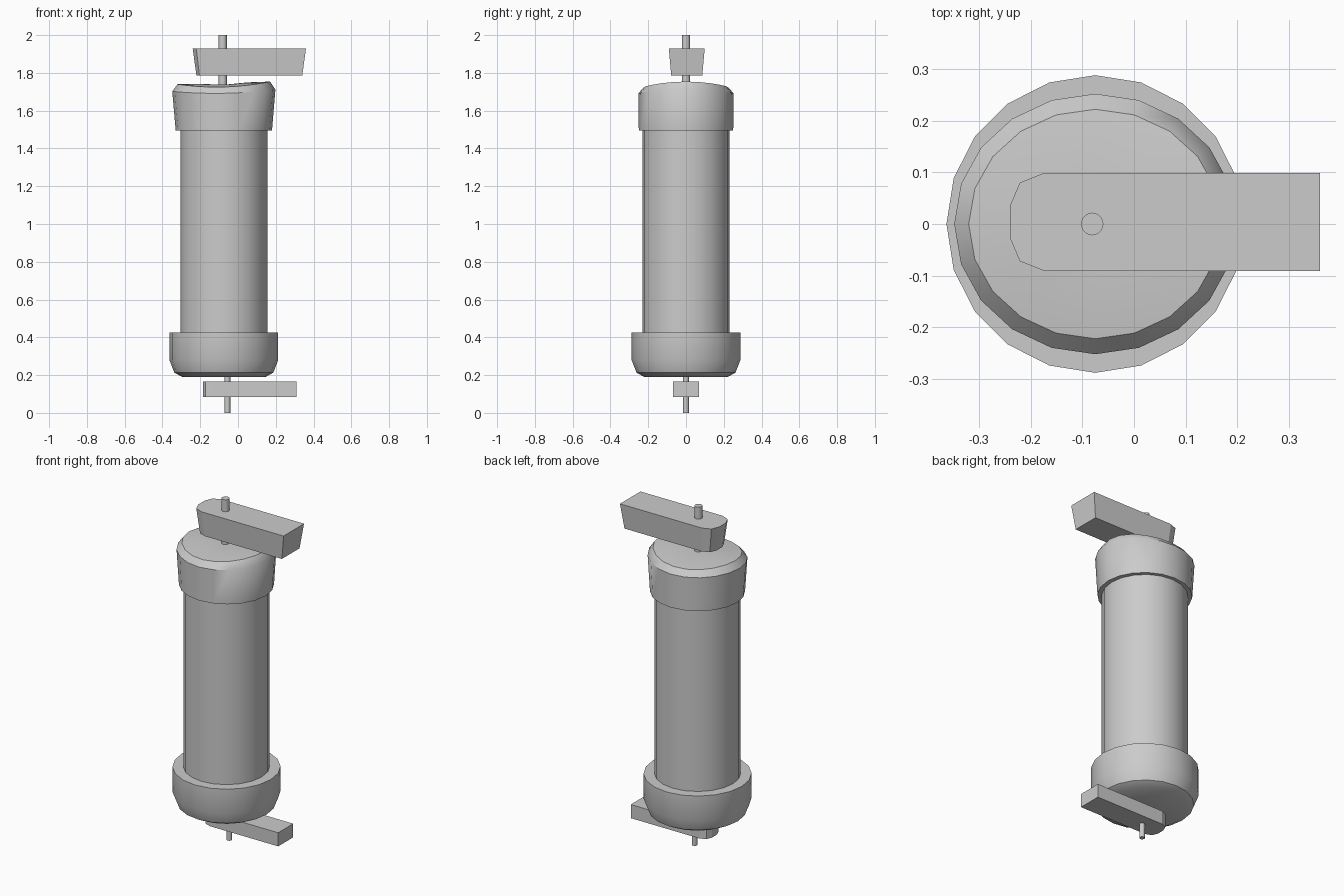
import bpy, bmesh
from math import sin, cos, pi, radians

if "Cube" in bpy.data.objects:
    bpy.data.objects.remove(bpy.data.objects["Cube"])

SIDES = 20
CX = -0.075  # axis of the main cylinder


def finish(bm, name, smooth=True):
    bmesh.ops.recalc_face_normals(bm, faces=bm.faces)
    me = bpy.data.meshes.new(name)
    bm.to_mesh(me)
    bm.free()
    ob = bpy.data.objects.new(name, me)
    bpy.context.collection.objects.link(ob)
    if smooth:
        bpy.ops.object.select_all(action='DESELECT')
        ob.select_set(True)
        bpy.context.view_layer.objects.active = ob
        bpy.ops.object.shade_smooth_by_angle(angle=radians(40))
    return ob


def loft(name, rings, sides=SIDES, cx=CX, start=None, end=None):
    """rings: (rx, ry, z, saddle, tilt); optional centre points close the ends."""
    bm = bmesh.new()
    loops = []
    for rx, ry, z, saddle, tilt in rings:
        loop = []
        for i in range(sides):
            c, s = cos(2 * pi * i / sides), sin(2 * pi * i / sides)
            loop.append(bm.verts.new((cx + rx * c, ry * s, z + saddle * c * c + tilt * c)))
        loops.append(loop)
    for a, b in zip(loops, loops[1:]):
        for i in range(sides):
            j = (i + 1) % sides
            bm.faces.new((a[i], a[j], b[j], b[i]))
    for loop, z in ((loops[0], start), (loops[-1], end)):
        if z is not None:
            tip = bm.verts.new((cx, 0, z))
            for i in range(sides):
                bm.faces.new((loop[i], loop[(i + 1) % sides], tip))
    return finish(bm, name)


def lathe(name, profile, **kw):
    return loft(name, [(r, r, z, 0, 0) for r, z in profile], **kw)


def bracket(name, top, bottom):
    """Bar with a chamfer-rounded left end; each level: (x0, x1, half_y, y_mid, z)."""
    bm = bmesh.new()
    loops = []
    for x0, x1, h, ym, z in (bottom, top):
        half = [(x1, h), (x0 + 0.7 * h, h), (x0 + 0.2 * h, 0.8 * h), (x0, 0.33 * h)]
        pts = half + [(x, -y) for x, y in reversed(half)]
        loops.append([bm.verts.new((x, y + ym, z)) for x, y in pts])
    a, b = loops
    bm.faces.new(a)
    bm.faces.new(b)
    for i in range(len(a)):
        j = (i + 1) % len(a)
        bm.faces.new((a[i], a[j], b[j], b[i]))
    return finish(bm, name, smooth=False)


# Main tube
lathe("tube_body", [(0.23, 0.425), (0.23, 1.495)])

# Lower cap with rounded underside
lathe("bottom_cap", [(0.22, 0.19), (0.262, 0.213), (0.288, 0.28), (0.288, 0.425), (0.23, 0.425)],
      start=0.19)

# Flared upper cap with saddle-shaped top
loft("top_cap", [
    (0.23, 0.23, 1.495, 0, 0),
    (0.255, 0.25, 1.495, 0, 0),
    (0.273, 0.252, 1.692, 0.015, 0.005),
    (0.245, 0.222, 1.725, 0.022, 0.007),
    (0.13, 0.12, 1.738, 0.008, 0.004),
], end=1.737)

# Terminal rods
lathe("top_rod", [(0.022, 1.73), (0.022, 2.0)], sides=12, cx=-0.081, start=1.73, end=2.0)
lathe("bottom_rod", [(0.015, 0.0), (0.015, 0.195)], sides=12, cx=-0.056, start=0.0, end=0.195)

# Mounting bars
bracket("top_bar", (-0.24, 0.36, 0.095, 0.004, 1.93), (-0.22, 0.34, 0.082, 0.004, 1.785))
bracket("bottom_bar", (-0.185, 0.31, 0.07, 0.0, 0.165), (-0.185, 0.31, 0.07, 0.0, 0.085))
